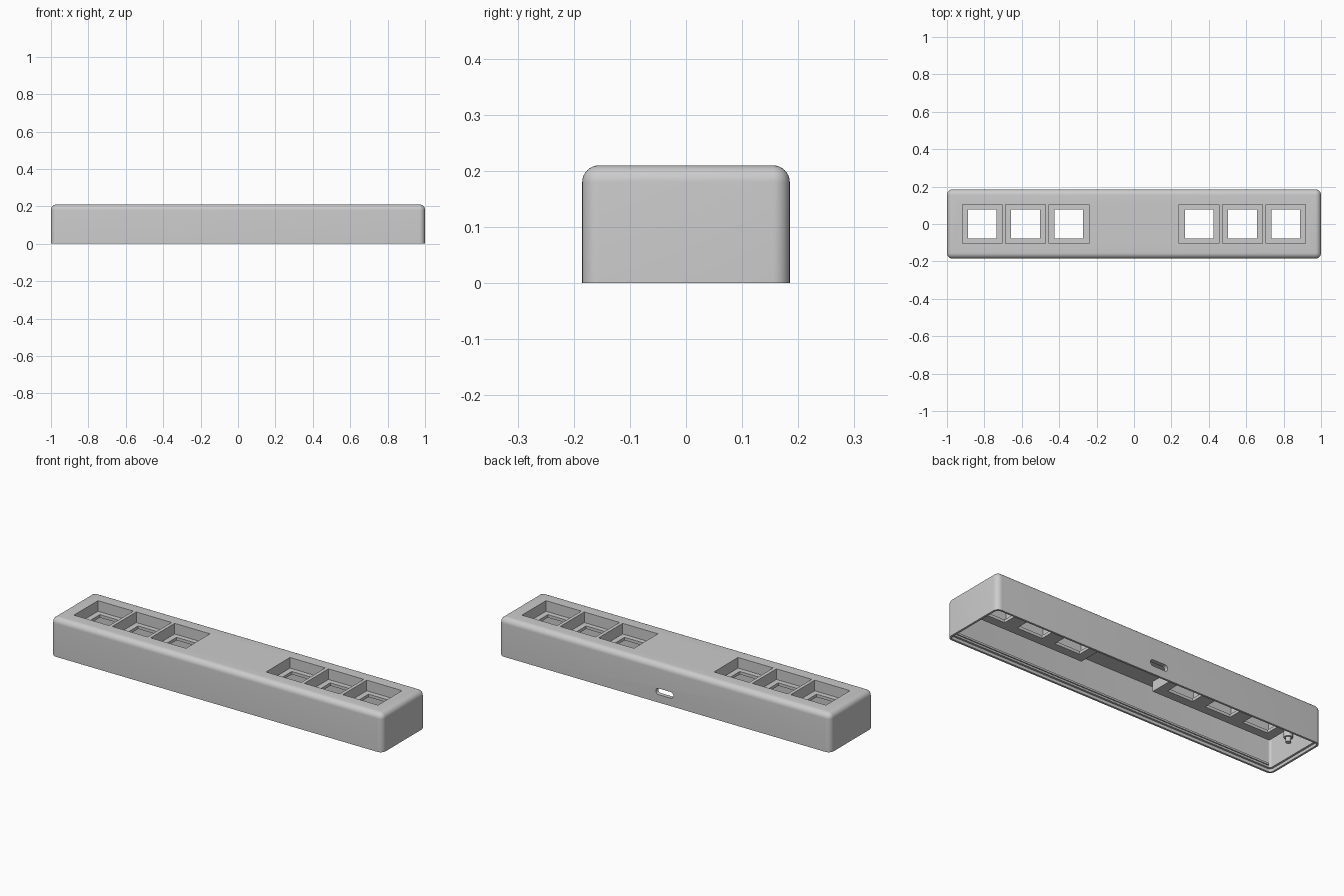
import bpy, bmesh
from mathutils import Matrix

cube = bpy.data.objects.get("Cube")
if cube:
    bpy.data.objects.remove(cube, do_unlink=True)

W, D, H = 2.0, 0.37, 0.21      # outer size
WALL, CEIL = 0.022, 0.19       # wall thickness, inner ceiling height
FLOOR, UNDER = 0.152, 0.136    # pocket floor and its underside
KEYS = [s * x for s in (-1, 1) for x in (0.348, 0.58, 0.811)]

grey = bpy.data.materials.new("plain grey")
grey.use_nodes = True
colour = (0.6, 0.6, 0.6, 1)
grey.diffuse_color = colour
grey.node_tree.nodes["Principled BSDF"].inputs["Base Color"].default_value = colour


def make(name, bm):
    bmesh.ops.recalc_face_normals(bm, faces=bm.faces)
    mesh = bpy.data.meshes.new(name)
    bm.to_mesh(mesh)
    bm.free()
    mesh.materials.append(grey)
    ob = bpy.data.objects.new(name, mesh)
    bpy.context.collection.objects.link(ob)
    return ob


def box(name, x, y, z, radius=0, rounded=None):
    """Box from three (low, high) ranges; rounded picks the edges to bevel."""
    bm = bmesh.new()
    bmesh.ops.create_cube(bm, size=1)
    for v in bm.verts:
        v.co = [r[0] if c < 0 else r[1] for c, r in zip(v.co, (x, y, z))]
    if radius:
        edges = [e for e in bm.edges if rounded(e)]
        bmesh.ops.bevel(bm, geom=edges, offset=radius, segments=8,
                        profile=0.5, affect='EDGES')
    return make(name, bm)


def centred(name, cx, cy, w, d, z, **kw):
    return box(name, (cx - w / 2, cx + w / 2), (cy - d / 2, cy + d / 2), z, **kw)


def upright(e):
    return abs(e.verts[0].co.z - e.verts[1].co.z) > 0.01


def combine(target, tool, operation):
    tool.hide_render = True
    mod = target.modifiers.new(operation.title(), 'BOOLEAN')
    mod.operation, mod.solver, mod.object = operation, 'EXACT', tool
    bpy.context.view_layer.objects.active = target
    bpy.ops.object.modifier_apply(modifier=mod.name)
    bpy.data.objects.remove(tool, do_unlink=True)


# Outer shell, rounded everywhere except along the open bottom
case = centred("case", 0, 0, W, D, (0, H), radius=0.03,
               rounded=lambda e: max(v.co.z for v in e.verts) > 0.01)

# Hollow inside and a stepped rim for the base plate
combine(case, centred("cavity", 0, 0, W - 2 * WALL, D - 2 * WALL, (-0.1, CEIL),
                      radius=0.012, rounded=upright), 'DIFFERENCE')
combine(case, centred("rim", 0, 0, W - WALL, D - WALL, (-0.1, 0.016),
                      radius=0.018, rounded=upright), 'DIFFERENCE')

# Two hanging blocks that carry the key pockets
for s in (-1, 1):
    combine(case, centred("key_block", s * 0.58, 0, 0.72, 0.25, (UNDER, CEIL + 0.01)), 'UNION')

# Square pockets with smaller square openings through their floors
for x in KEYS:
    combine(case, centred("pocket", x, 0, 0.213, 0.207, (FLOOR, 0.3)), 'DIFFERENCE')
    combine(case, centred("opening", x, 0, 0.153, 0.153, (0.1, 0.2)), 'DIFFERENCE')

# Rounded cable slot through the back wall
combine(case, box("slot", (-0.053, 0.053), (0.1, 0.3), (0.043, 0.077), radius=0.0165,
                  rounded=lambda e: abs(e.verts[0].co.y - e.verts[1].co.y) > 0.1), 'DIFFERENCE')

bpy.ops.object.select_all(action='DESELECT')
case.select_set(True)
bpy.context.view_layer.objects.active = case
bpy.ops.object.shade_smooth_by_angle(angle=0.5)

# Snap ridges along the long inner walls
for s, label in ((-1, "front"), (1, "back")):
    centred(label + "_snap_ridge", 0, s * (D / 2 - WALL), 1.93, 0.012, (0.026, 0.036))

# Locating posts with a thinner tip at both ends
for s, label in ((-1, "right"), (1, "left")):
    bm = bmesh.new()
    for radius, low in ((0.022, 0.1), (0.014, 0.075)):
        bmesh.ops.create_cone(bm, cap_ends=True, segments=24, radius1=radius, radius2=radius,
                              depth=0.2 - low,
                              matrix=Matrix.Translation((s * 0.952, 0, (0.2 + low) / 2)))
    post = make(label + "_post", bm)
    bpy.ops.object.select_all(action='DESELECT')
    post.select_set(True)
    bpy.context.view_layer.objects.active = post
    bpy.ops.object.shade_smooth_by_angle(angle=0.5)
